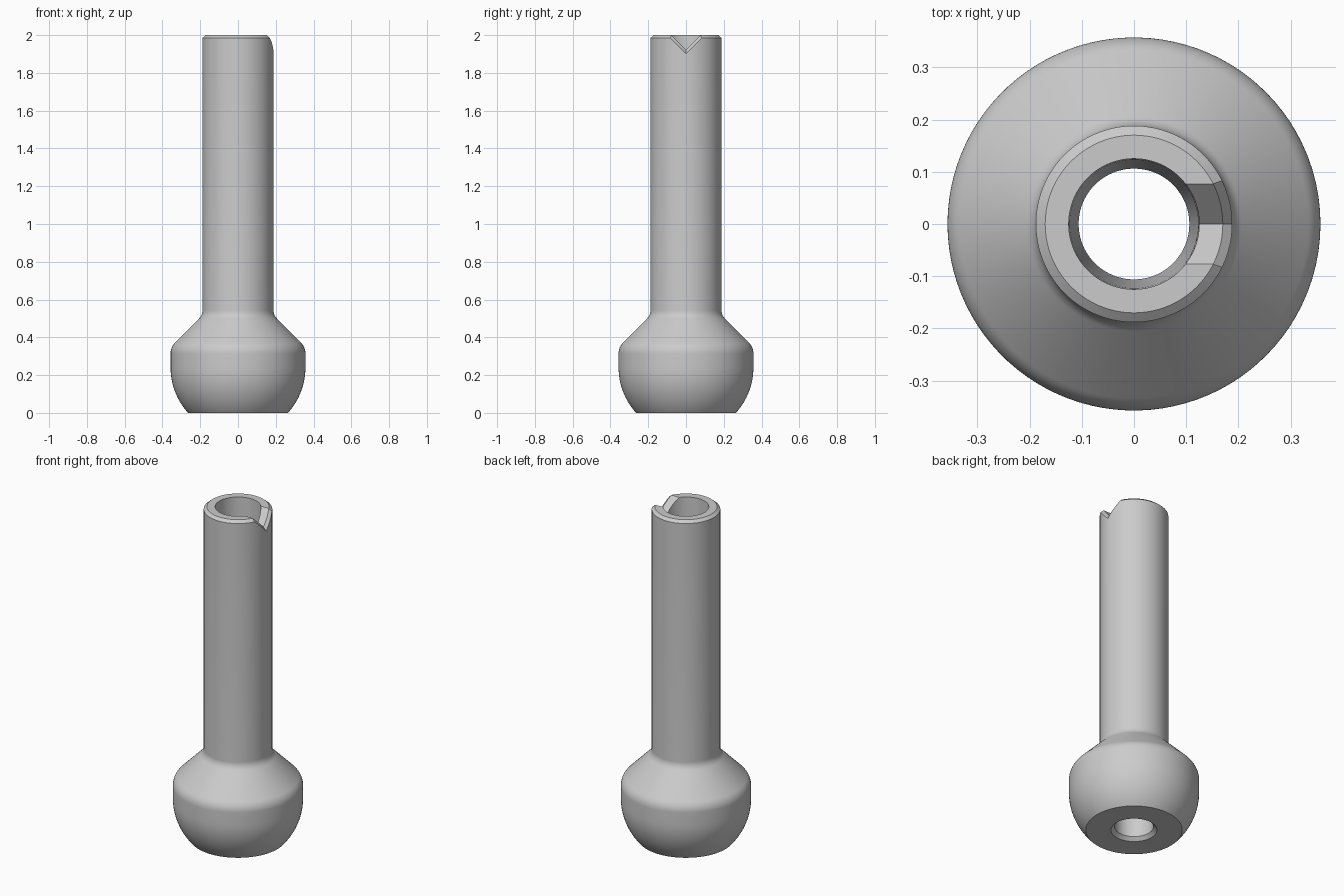
import bpy, bmesh, math

cube = bpy.data.objects.get("Cube")
if cube:
    bpy.data.objects.remove(cube)

# Main dimensions
BALL, BALL_Z = 0.357, 0.24
SHAFT, RIM, BORE_TOP, BORE = 0.188, 0.17, 0.125, 0.106
NOTCH = 0.077            # half width and depth of the V notch
NOTCH_STEPS, RING_STEPS = 6, 84


def arc(cx, cz, r, start, end, steps):
    """Profile points (radius, height) along an arc, angles in degrees."""
    pts = []
    for i in range(steps + 1):
        a = math.radians(start + (end - start) * i / steps)
        pts.append((cx + r * math.cos(a), cz + r * math.sin(a)))
    return pts


def ring_angles(r, half_width):
    """Angles round one ring, with even steps across the notch and round the rest."""
    b = math.asin(half_width / r)
    n = NOTCH_STEPS
    notch = [math.asin(half_width * i / n / r) for i in range(-n, n + 1)]
    rest = [b + (2 * math.pi - 2 * b) * i / RING_STEPS for i in range(1, RING_STEPS)]
    return notch + rest


def plain_ring(r, z, angles):
    return [(r * math.cos(a), r * math.sin(a), z) for a in angles]


def notched_ring(r, top, half_width):
    """Rim ring that dips at 45 degrees into the notch on the +x side."""
    ring = []
    for a in ring_angles(r, half_width):
        x, y = r * math.cos(a), r * math.sin(a)
        dip = max(0, half_width - abs(y)) if x > 0 else 0
        ring.append((x, y, top - dip))
    return ring


# Outer profile: ball, rounded shoulder, cone, fillet into the shaft
start = -math.degrees(math.asin(BALL_Z / BALL))
profile = arc(0, BALL_Z, BALL, start, 0, 16)
profile += arc(BALL - 0.08, 0.315, 0.08, 0, 45, 8)
profile += arc(SHAFT + 0.06, 0.543, 0.06, 225, 180, 8)
profile.append((SHAFT, 1.8))

outer_angles = ring_angles(SHAFT, 0.083)
inner_angles = ring_angles(BORE_TOP, NOTCH)

rings = [plain_ring(r, z, outer_angles) for r, z in profile]
# Chamfered rim, following the notch
rings.append(notched_ring(SHAFT, 1.985, 0.083))
rings.append(notched_ring(RIM, 2.0, NOTCH))
rings.append(notched_ring(BORE_TOP, 2.0, NOTCH))
# Tapered bore and its lower chamfer
rings.append(plain_ring(BORE_TOP - 0.002, 1.8, inner_angles))
rings.append(plain_ring(BORE, 0.02, inner_angles))
rings.append(plain_ring(BORE + 0.02, 0, inner_angles))

# Skin the rings into one closed tube
bm = bmesh.new()
loops = [[bm.verts.new(co) for co in ring] for ring in rings]
for k, low in enumerate(loops):
    high = loops[(k + 1) % len(loops)]
    for i in range(len(low)):
        j = (i + 1) % len(low)
        bm.faces.new((low[i], low[j], high[j], high[i]))
bmesh.ops.recalc_face_normals(bm, faces=bm.faces)
mesh = bpy.data.meshes.new("ball_end_sleeve")
bm.to_mesh(mesh)
bm.free()

sleeve = bpy.data.objects.new("ball_end_sleeve", mesh)
bpy.context.collection.objects.link(sleeve)

# Plain grey
grey = bpy.data.materials.new("light_grey")
grey.use_nodes = True
colour = (0.6, 0.6, 0.6, 1)
grey.diffuse_color = colour
grey.node_tree.nodes["Principled BSDF"].inputs["Base Color"].default_value = colour
mesh.materials.append(grey)

# Smooth curved surfaces, keep crisp edges
bpy.ops.object.select_all(action="DESELECT")
sleeve.select_set(True)
bpy.context.view_layer.objects.active = sleeve
bpy.ops.object.shade_smooth_by_angle(angle=math.radians(25))
